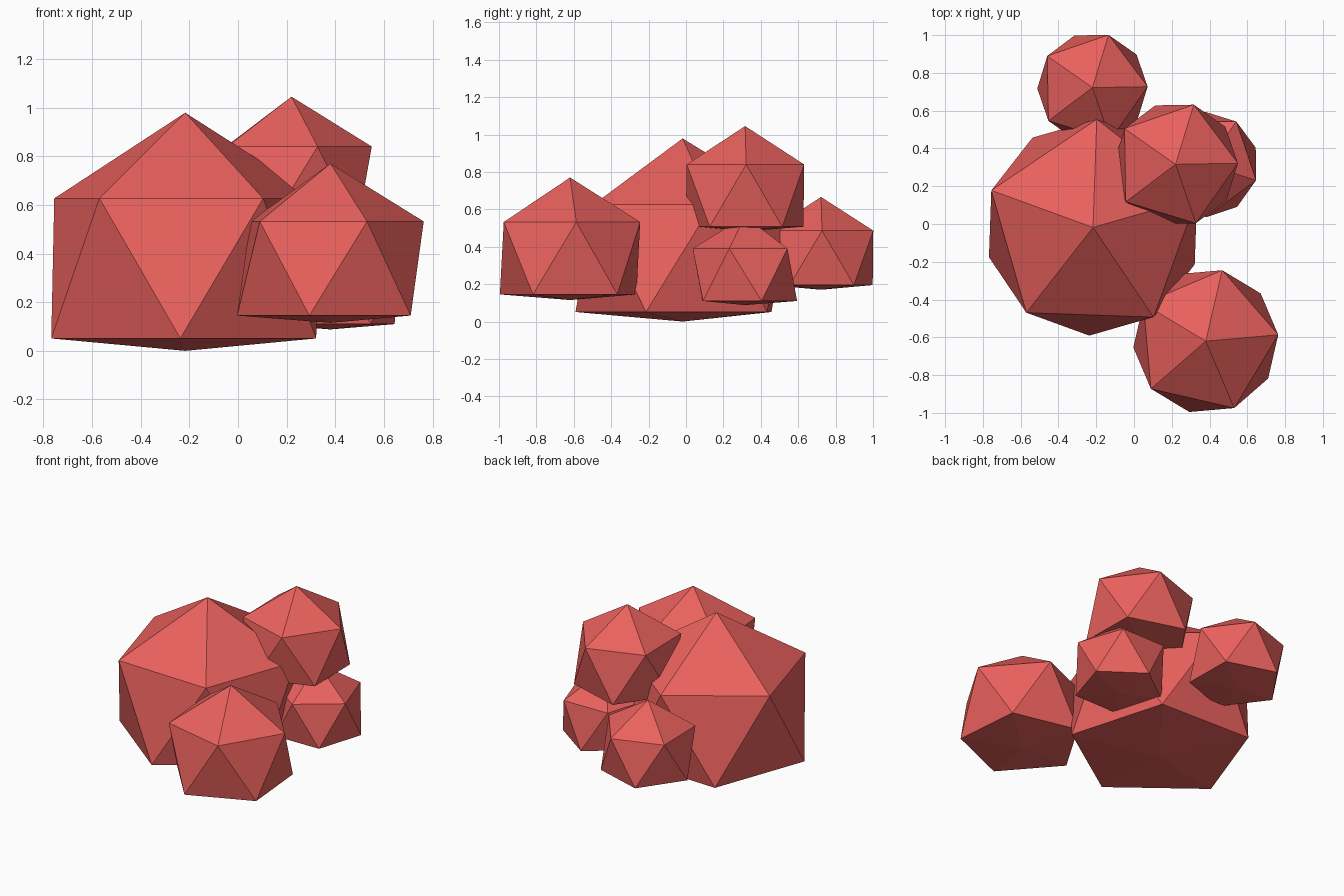
import bpy, bmesh, math

if "Cube" in bpy.data.objects:
    bpy.data.objects.remove(bpy.data.objects["Cube"])

red = bpy.data.materials.new("red")
red.diffuse_color = (0.82, 0.12, 0.11, 1)
red.use_nodes = True
red.node_tree.nodes["Principled BSDF"].inputs["Base Color"].default_value = red.diffuse_color


def berry(name, x, y, radius, turn, levels):
    """Icosahedron with a flattened base; levels = base, lower ring, upper ring, tip."""
    bm = bmesh.new()
    bmesh.ops.create_icosphere(bm, subdivisions=1, radius=1)
    base, low, high, tip = levels
    c, s = math.cos(math.radians(turn)), math.sin(math.radians(turn))
    ring_scale = radius / math.sqrt(0.8)
    for v in bm.verts:
        px, py, pz = v.co
        z = tip if pz > 0.9 else high if pz > 0 else low if pz > -0.9 else base
        v.co = (x + ring_scale * (c * px - s * py),
                y + ring_scale * (s * px + c * py), z)
    mesh = bpy.data.meshes.new(name)
    bm.to_mesh(mesh)
    bm.free()
    mesh.materials.append(red)
    bpy.context.collection.objects.link(bpy.data.objects.new(name, mesh))


# Main large clump
berry("main_clump", -0.217, -0.018, 0.573, 16, (0.0, 0.051, 0.627, 0.979))
# Front right clump
berry("front_clump", 0.38, -0.62, 0.385, 5, (0.115, 0.145, 0.532, 0.77))
# Raised clump
berry("upper_clump", 0.22, 0.316, 0.33, 1, (0.482, 0.507, 0.84, 1.045))
# Back clump
berry("back_clump", -0.22, 0.722, 0.292, 1, (0.17, 0.195, 0.486, 0.666))
# Low right clump
berry("side_clump", 0.38, 0.315, 0.279, -17.4, (0.088, 0.11, 0.39, 0.563))
